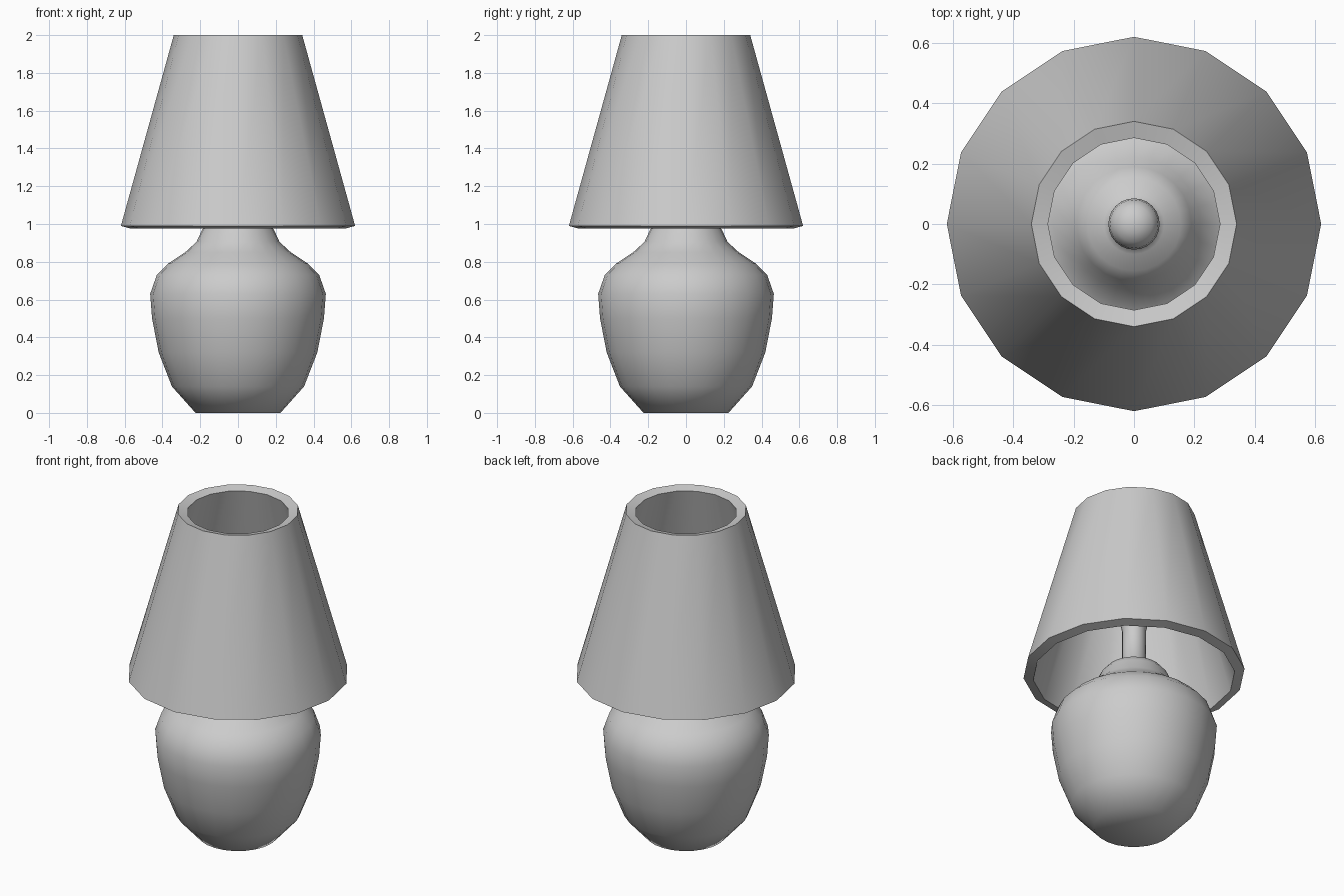
import bpy, bmesh, math

if "Cube" in bpy.data.objects:
    bpy.data.objects.remove(bpy.data.objects["Cube"])


def lathe(name, profile, sides, closed=False, angle=40):
    """Revolve an (r, z) profile about z; r = 0 gives a pole."""
    bm = bmesh.new()
    rings = []
    for r, z in profile:
        if r == 0:
            rings.append([bm.verts.new((0, 0, z))] * sides)
        else:
            rings.append([bm.verts.new((r * math.cos(2 * math.pi * i / sides),
                                        r * math.sin(2 * math.pi * i / sides), z))
                          for i in range(sides)])
    pairs = list(zip(rings, rings[1:]))
    if closed:
        pairs.append((rings[-1], rings[0]))
    for a, b in pairs:
        for i in range(sides):
            j = (i + 1) % sides
            bm.faces.new(list(dict.fromkeys((a[i], a[j], b[j], b[i]))))
    if not closed and profile[0][0] > 0:
        bm.faces.new(rings[0][::-1])
    bmesh.ops.recalc_face_normals(bm, faces=bm.faces)
    mesh = bpy.data.meshes.new(name)
    bm.to_mesh(mesh)
    bm.free()
    obj = bpy.data.objects.new(name, mesh)
    bpy.context.collection.objects.link(obj)
    bpy.ops.object.select_all(action='DESELECT')
    obj.select_set(True)
    bpy.context.view_layer.objects.active = obj
    bpy.ops.object.shade_smooth_by_angle(angle=math.radians(angle))
    return obj


# Vase-shaped base, flowing through the neck into the stem and bulb
lathe("lamp_base", [
    (0.225, 0), (0.35, 0.14), (0.42, 0.32), (0.455, 0.5), (0.465, 0.63),
    (0.43, 0.73), (0.37, 0.79), (0.28, 0.85), (0.22, 0.905), (0.19, 0.97),
    (0.155, 1.01), (0.10, 1.035), (0.066, 1.06), (0.066, 1.26),
    (0.077, 1.31), (0.085, 1.36), (0.08, 1.40), (0.06, 1.43),
    (0.03, 1.445), (0, 1.45)], 24, angle=60)

# Hollow conical shade with a uniform wall thickness
lathe("lamp_shade", [
    (0.62, 0.99), (0.34, 2.0), (0.285, 1.985), (0.565, 0.975)],
    16, closed=True)
